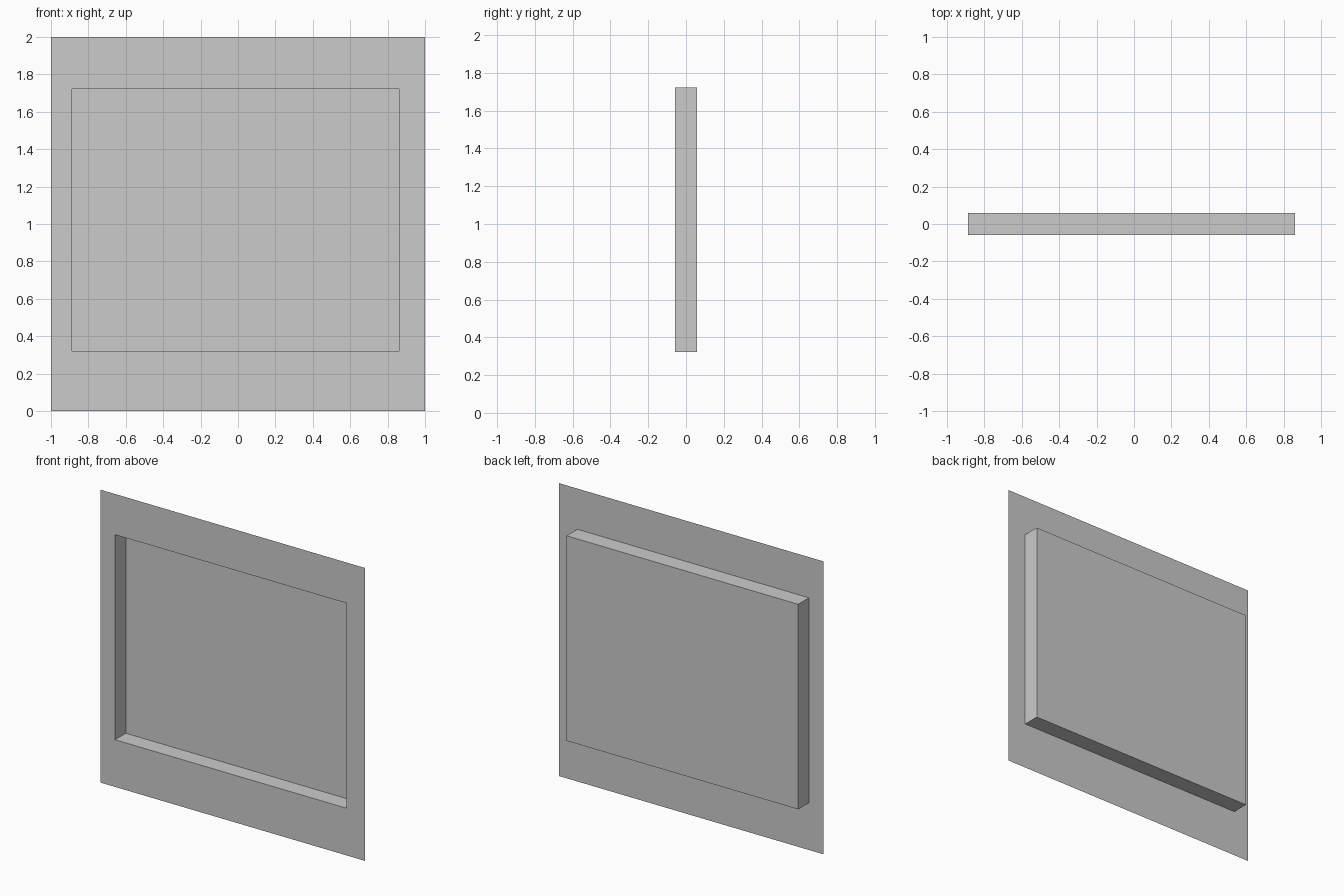
import bpy, bmesh

if "Cube" in bpy.data.objects:
    bpy.data.objects.remove(bpy.data.objects["Cube"])

FRONT, BACK = -0.058, 0.058


def ring(bm, x0, x1, z0, z1, y):
    return [bm.verts.new((x, y, z)) for x, z in ((x0, z0), (x1, z0), (x1, z1), (x0, z1))]


def bridge(bm, a, b):
    for i in range(4):
        j = (i + 1) % 4
        bm.faces.new((a[i], a[j], b[j], b[i]))


bm = bmesh.new()
hole = (-0.888, 0.861, 0.322, 1.722)
outer = ring(bm, -1, 1, 0, 2, FRONT)
rim = ring(bm, *hole, FRONT)
back = ring(bm, *hole, BACK)

bridge(bm, outer, rim)   # thin front frame
bridge(bm, rim, back)    # recess walls
bm.faces.new(back)       # recessed back panel

mesh = bpy.data.meshes.new("recessed_panel")
bm.to_mesh(mesh)
bm.free()
obj = bpy.data.objects.new("recessed_panel", mesh)
bpy.context.collection.objects.link(obj)
